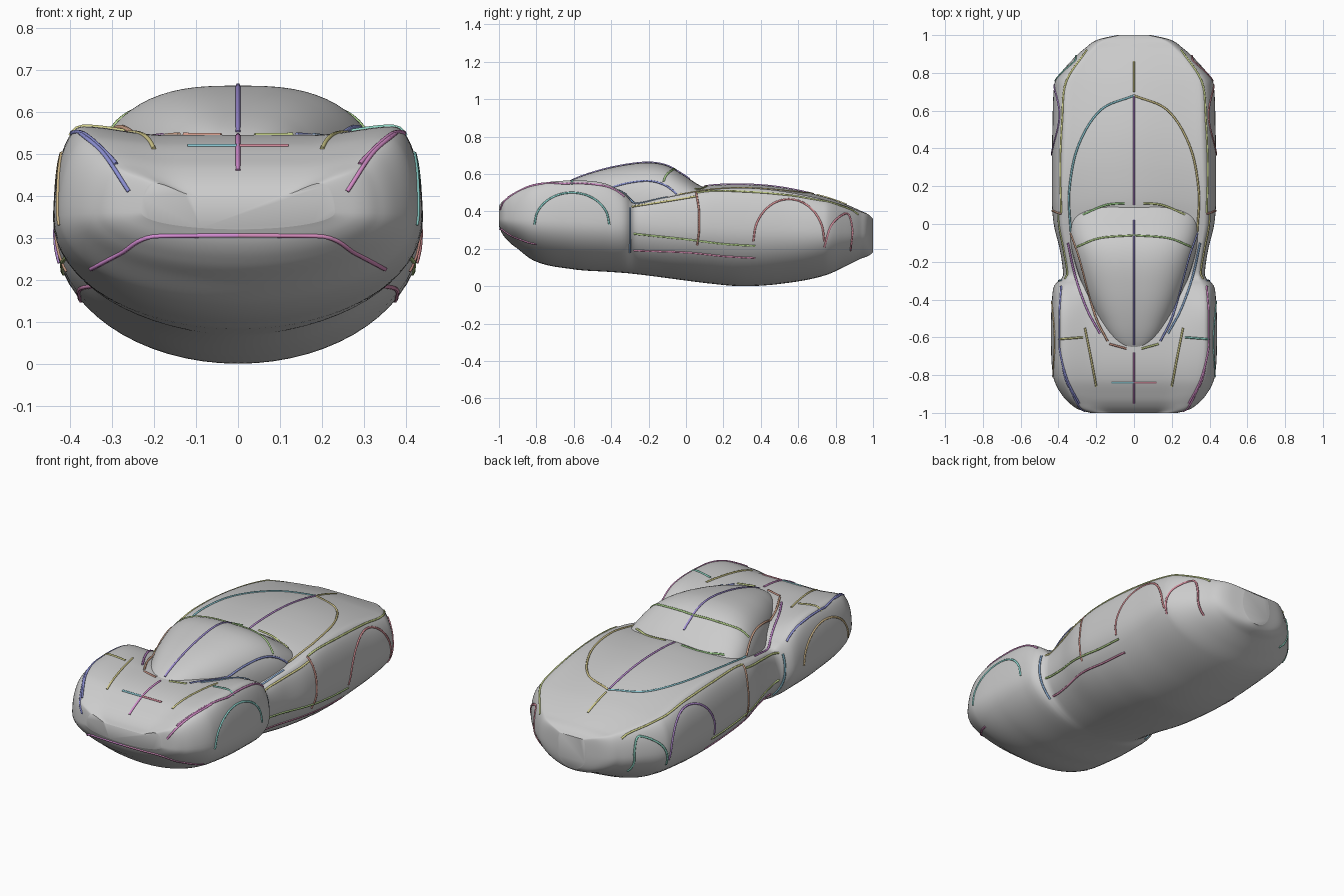
import bpy, bmesh, math
from mathutils import Vector, Color
from mathutils.bvhtree import BVHTree

if "Cube" in bpy.data.objects:
    bpy.data.objects.remove(bpy.data.objects["Cube"])

def hermite(tab, y):
    # smooth interpolation of table rows keyed by their first value
    n = len(tab)
    i = 0
    while i < n - 2 and y > tab[i + 1][0]:
        i += 1
    a, b = tab[i], tab[i + 1]
    p, q = tab[max(i - 1, 0)], tab[min(i + 2, n - 1)]
    h = b[0] - a[0]
    t = min(max((y - a[0]) / h, 0), 1)
    out = []
    for k in range(1, len(a)):
        m = (b[k] - a[k]) / h
        s0 = m if i == 0 else (m + (a[k] - p[k]) / (a[0] - p[0])) / 2
        s1 = m if i == n - 2 else (m + (q[k] - b[k]) / (q[0] - b[0])) / 2
        lim = 3 * abs(m)
        s0, s1 = (max(-lim, min(lim, s)) if s * m > 0 else 0 for s in (s0, s1))
        out.append((2*t**3 - 3*t*t + 1) * a[k] + (t**3 - 2*t*t + t) * h * s0
                   + (3*t*t - 2*t**3) * b[k] + (t**3 - t*t) * h * s1)
    return out

def smooth(t):
    t = min(max(t, 0), 1)
    return t * t * (3 - 2 * t)

def loft(name, rings):
    bm = bmesh.new()
    vs = [[bm.verts.new(p) for p in r] for r in rings]
    n = len(vs[0])
    for r, s in zip(vs, vs[1:]):
        for i in range(n):
            bm.faces.new((r[i], r[(i + 1) % n], s[(i + 1) % n], s[i]))
    bm.faces.new(vs[0])
    bm.faces.new(vs[-1])
    bmesh.ops.recalc_face_normals(bm, faces=bm.faces)
    me = bpy.data.meshes.new(name)
    bm.to_mesh(me)
    tree = BVHTree.FromBMesh(bm)
    bm.free()
    ob = bpy.data.objects.new(name, me)
    bpy.context.collection.objects.link(ob)
    bpy.ops.object.select_all(action='DESELECT')
    ob.select_set(True)
    bpy.context.view_layer.objects.active = ob
    bpy.ops.object.shade_smooth_by_angle(angle=math.radians(40))
    return tree

# Body stations: y, half width, bottom z, centre top z, shoulder x, shoulder z
BODY = [
    (-1.0, .23, .32, .40, .20, .43), (-.985, .285, .285, .425, .25, .45),
    (-.95, .34, .24, .46, .29, .475), (-.9, .385, .20, .49, .32, .505),
    (-.82, .425, .14, .525, .35, .54), (-.6, .44, .09, .545, .37, .565),
    (-.42, .435, .077, .52, .37, .545), (-.32, .42, .07, .5, .355, .485),
    (-.28, .375, .066, .5, .335, .44), (-.15, .39, .05, .5, .35, .465),
    (0, .425, .03, .515, .37, .495), (.12, .435, .015, .538, .37, .515),
    (.3, .435, 0, .545, .36, .525), (.5, .432, .012, .53, .35, .51),
    (.75, .42, .06, .475, .34, .46), (.85, .345, .105, .44, .28, .43),
    (.93, .26, .145, .405, .21, .4), (.98, .18, .165, .38, .14, .38),
    (1.0, .09, .18, .36, .07, .36)]

def body_ring(y):
    w, zb, zt, xs, zs = hermite(BODY, y)
    zm = .36 - .08 * (y + 1) / 2
    half = []
    for i in range(17):           # belly
        a = math.pi / 2 * i / 16
        half.append((w * math.sin(a), zm - (zm - zb) * math.cos(a)))
    for i in range(1, 13):        # flank
        a = math.pi / 2 * i / 12
        half.append((xs + (w - xs) * math.cos(a), zm + (zs - zm) * math.sin(a)))
    flat = .5 if y < -.3 else 0
    for i in range(1, 15):        # hood or deck
        t = i / 14
        half.append((xs * (1 - t), zs + (zt - zs) * smooth(t / (1 - flat))))
    return ([Vector((x, y, z)) for x, z in half]
            + [Vector((-x, y, z)) for x, z in half[-2:0:-1]])

body = loft("car_body", [body_ring(math.sin(math.pi / 2 * (i / 80 - 1))) for i in range(161)])

# Cabin stations: y, half width, roof z
CABIN = [(-.69, .05, .52), (-.62, .13, .562), (-.5, .20, .608), (-.35, .265, .645),
         (-.2, .315, .662), (-.1, .338, .645), (-.02, .345, .6), (.05, .335, .553), (.11, .27, .52)]

def cabin_ring(y):
    w, zt = hermite(CABIN, y)
    r = [Vector((w, y, .36)), Vector((-w, y, .36))]
    for i in range(33):
        a = math.pi * (1 - i / 32)
        c, s = math.cos(a), max(math.sin(a), 0)
        r.append(Vector((math.copysign(abs(c) ** .72, c) * w, y, .42 + (zt - .42) * s ** .75)))
    return r

cabin = loft("cabin", [cabin_ring(-.69 + .8 * i / 60) for i in range(61)])

# Coloured feature lines, projected on to the surfaces
AIM = {'top': (lambda a, b: Vector((a, b, 2)), Vector((0, 0, -1))),
       'side': (lambda a, b: Vector((2, a, b)), Vector((-1, 0, 0))),
       'front': (lambda a, b: Vector((a, -2, b)), Vector((0, 1, 0)))}

def tube(name, pts, hue):
    cu = bpy.data.curves.new(name, 'CURVE')
    cu.dimensions = '3D'
    cu.bevel_depth = .0055
    cu.bevel_resolution = 1
    cu.use_fill_caps = True
    sp = cu.splines.new('POLY')
    sp.points.add(len(pts) - 1)
    for p, v in zip(sp.points, pts):
        p.co = (*v, 1)
    col = Color()
    col.hsv = (hue, .6, .65)
    mat = bpy.data.materials.new(name)
    mat.diffuse_color = (*col, 1)
    mat.use_nodes = True
    mat.node_tree.nodes["Principled BSDF"].inputs["Base Color"].default_value = mat.diffuse_color
    cu.materials.append(mat)
    bpy.context.collection.objects.link(bpy.data.objects.new(name, cu))

def line(name, view, pts, hue, mirror_hue=None):
    start, d = AIM[view]
    tab = [(i, *p) for i, p in enumerate(pts)]
    steps = 8 * (len(pts) - 1)
    out = []
    for k in range(steps + 1):
        o = start(*hermite(tab, k / 8))
        hits = [h for h in (body.ray_cast(o, d), cabin.ray_cast(o, d)) if h[0]]
        if hits:
            out.append(min(hits, key=lambda h: h[3])[0])
    tube(name, out, hue)
    if mirror_hue is not None:
        tube(name + "_left", [Vector((-p.x, p.y, p.z)) for p in out], mirror_hue)

def arch(cy, cz, ry, rz):
    return [(cy + ry * math.cos(math.pi * i / 8), cz + rz * math.sin(math.pi * i / 8)) for i in range(9)]

# centre and hood lines
line("roof_centre_line", 'top', [(0, -.64), (0, -.4), (0, -.2), (0, .02)], .7)
line("hood_centre_line", 'top', [(0, .1), (0, .4), (0, .68)], .77)
line("nose_centre_line", 'top', [(0, .7), (0, .86)], .15)
line("deck_centre_line", 'top', [(0, -.95), (0, -.8), (0, -.68)], .85)
line("hood_seam", 'top', [(.335, -.04), (.345, .15), (.3, .4), (.18, .6), (0, .68)], .13, .53)
# cabin lines
line("windscreen_top", 'top', [(.3, -.12), (.18, -.075), (0, -.06)], .27, .25)
line("windscreen_base", 'top', [(.27, .05), (.15, .1), (.05, .11)], .2, .3)
line("roof_rail", 'top', [(.14, -.62), (.2, -.5), (.25, -.33), (.29, -.18), (.335, -.05)], .65, .05)
line("cabin_base", 'top', [(.18, -.58), (.25, -.45), (.31, -.28), (.35, -.1)], .6, .8)
line("rear_window_base", 'top', [(.04, -.66), (.13, -.635)], .2, .03)
# deck and tail lines
line("deck_seam", 'top', [(.26, -.55), (.23, -.7), (.2, -.86)], .15, .14)
line("fender_cross_seam", 'top', [(.27, -.6), (.4, -.61)], .45, .16)
line("deck_edge", 'top', [(0, -.84), (.12, -.84)], .97, .53)
line("tail_corner", 'front', [(.375, .548), (.32, .5), (.26, .41)], .87, .66)
line("tail_base", 'front', [(0, .305), (.2, .303), (.28, .262), (.35, .225)], .9, .84)
# side lines
line("fender_crown", 'top', [(.29, -.95), (.355, -.82), (.395, -.65), (.395, -.48), (.385, -.33)], .87, .66)
line("fender_wheel_arch", 'side', arch(-.61, .33, .2, .17), .48, .1)
line("hood_wheel_arch", 'side', arch(.55, .24, .19, .225), .99, .75)
line("door_seam", 'side', [(.055, .5), (.07, .4), (.07, .3), (.06, .22)], .02, .05)
line("belt_line", 'side', [(-.29, .425), (-.1, .455), (.05, .48)], .15, .2)
line("hood_shoulder", 'top', [(.385, .06), (.39, .3), (.38, .55), (.36, .75), (.25, .92)], .2, .17)
line("sill_upper", 'side', [(-.28, .28), (0, .25), (.2, .225), (.37, .215)], .25, .22)
line("sill_lower", 'side', [(-.28, .19), (0, .18), (.2, .16), (.37, .15)], .93, .9)
line("fender_front_edge", 'side', [(-.3, .42), (-.3, .3), (-.3, .18)], .6, .55)
line("lamp_outline", 'side', [(.74, .21), (.78, .33), (.86, .39), (.89, .3), (.88, .19)], .97, .45)
